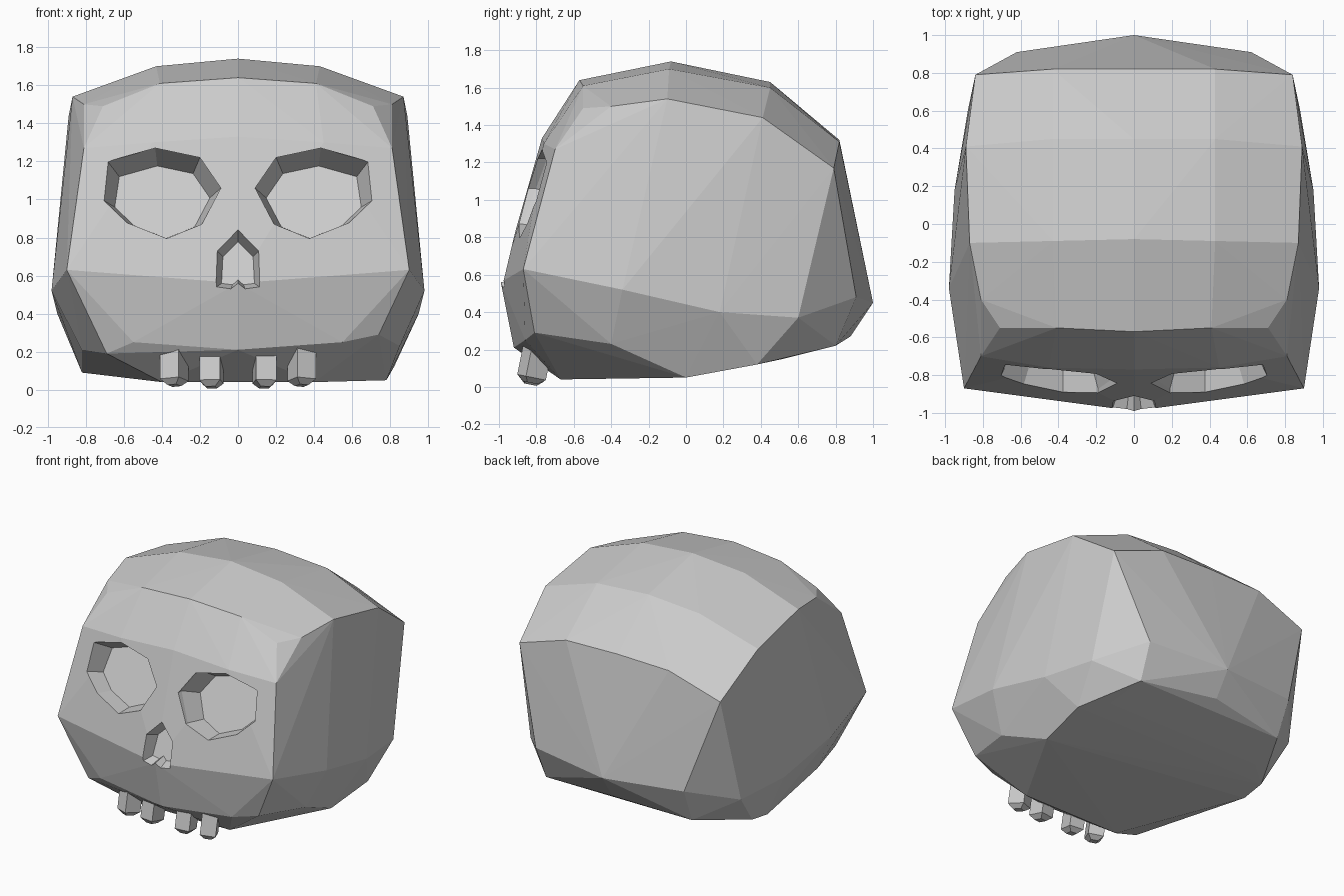
import bpy
import bmesh
from mathutils import Matrix, Vector

cube = bpy.data.objects.get("Cube")
if cube:
    bpy.data.objects.remove(cube, do_unlink=True)

bone = bpy.data.materials.new("bone_grey")
bone.use_nodes = True
GREY = (0.6, 0.6, 0.6, 1)
bone.diffuse_color = GREY
bone.node_tree.nodes["Principled BSDF"].inputs["Base Color"].default_value = GREY


def make_object(name, bm):
    """Turn a bmesh into a flat shaded object."""
    bmesh.ops.recalc_face_normals(bm, faces=bm.faces)
    mesh = bpy.data.meshes.new(name)
    bm.to_mesh(mesh)
    bm.free()
    mesh.materials.append(bone)
    obj = bpy.data.objects.new(name, mesh)
    bpy.context.collection.objects.link(obj)
    return obj


def mirror(points):
    return [(-x, y, z) for x, y, z in points]


# Skull shell: a faceted hull over a few contour points
midline = [(0, -.08, 1.74), (0, .45, 1.63), (0, .82, 1.32), (0, 1, .45), (0, .88, .27),
           (0, -.57, 1.64), (0, -.77, 1.33), (0, -.99, .56), (0, -.92, .21)]
crown = [(.43, -.09, 1.7), (.43, .45, 1.6), (.43, .82, 1.31), (.41, -.55, 1.61),
         (.87, -.1, 1.54), (.89, .41, 1.44), (.84, .79, 1.17), (.62, .91, .48)]
face_edge = [(.71, -.55, 1.49), (.81, -.4, 1.5), (.81, -.7, 1.27), (.45, -.76, 1.3),
             (.9, -.87, .63)]
cheek = [(.98, -.34, .52), (.95, .18, .4), (.88, .6, .37)]
base = [(.82, .38, .12), (.65, .52, .15), (.61, .8, .22), (.55, -.86, .25), (.4, -.67, .04)]
left_jaw = [(.85, -.4, .23), (.74, -.81, .29), (.78, 0, .05)]
right_jaw = [(-.82, -.4, .21), (-.69, -.8, .19), (-.82, .2, .09)]

half = crown + face_edge + cheek + base
bm = bmesh.new()
for p in midline + half + mirror(half) + left_jaw + right_jaw:
    bm.verts.new(p)
hull = bmesh.ops.convex_hull(bm, input=bm.verts)
inside = {v for v in hull["geom_interior"] if isinstance(v, bmesh.types.BMVert)}
bmesh.ops.delete(bm, geom=list(inside), context="VERTS")
skull = make_object("skull", bm)


def carve(name, outline, centre, surface, depth, shrink, drop):
    """Cut a tapered pocket whose floor follows the slope of the face."""
    bm = bmesh.new()
    cx, cz = centre
    rings = [[(x, -1.3, z) for x, z in outline],
             [(x, surface(z), z) for x, z in outline],
             [(cx + (x - cx) * shrink, surface(z) + depth, cz + (z - cz) * shrink - drop)
              for x, z in outline]]
    rings = [[bm.verts.new(p) for p in ring] for ring in rings]
    n = len(outline)
    for a, b in zip(rings, rings[1:]):
        for i in range(n):
            j = (i + 1) % n
            bm.faces.new((a[i], a[j], b[j], b[i]))
    bm.faces.new(rings[0])
    bm.faces.new(rings[-1])
    cutter = make_object(name, bm)
    cutter.hide_render = True
    mod = skull.modifiers.new(name, "BOOLEAN")
    mod.operation = "DIFFERENCE"
    mod.solver = "EXACT"
    mod.object = cutter
    bpy.context.view_layer.objects.active = skull
    bpy.ops.object.modifier_apply(modifier=mod.name)
    bpy.data.objects.remove(cutter, do_unlink=True)


# Eye sockets
eye = [(.2, 1.22), (.435, 1.27), (.685, 1.2), (.715, 1), (.59, .88), (.375, .795),
       (.19, .87), (.09, 1.06)]
for side, name in ((1, "left_eye_socket"), (-1, "right_eye_socket")):
    carve(name, [(side * x, z) for x, z in eye], (side * .38, 1),
          lambda z: -.74 - .37 * (1.23 - z), .14, .8, .04)

# Nose opening with a small spur at its base
nose = [(0, .84), (.11, .73), (.12, .535), (.04, .525), (0, .56),
        (-.04, .525), (-.12, .535), (-.11, .73)]
carve("nose_opening", nose, (0, .62), lambda z: -.91 - .28 * (.84 - z), .1, .72, 0)


# Teeth: tapered pegs with chamfered tips, leaning forward
def tooth(name, x, tip, turn):
    bm = bmesh.new()
    bmesh.ops.create_cube(bm, size=1)
    bmesh.ops.scale(bm, vec=(.11, .12, .22), verts=bm.verts)
    bottom = [e for e in bm.edges if all(v.co.z < 0 for v in e.verts)]
    bmesh.ops.bevel(bm, geom=bottom, offset=.03, segments=1, affect="EDGES")
    lean = Matrix.Rotation(-.2, 4, "X")
    spin = Matrix.Rotation(turn, 4, "Z")
    place = Matrix.Translation(Vector((x, -.81, tip + .12)))
    bm.transform(place @ lean @ spin)
    make_object(name, bm)


for side, label in ((1, "left"), (-1, "right")):
    tooth(label + "_inner_tooth", side * .14, 0, side * .15)
    tooth(label + "_outer_tooth", side * .335, .01, side * .45)
